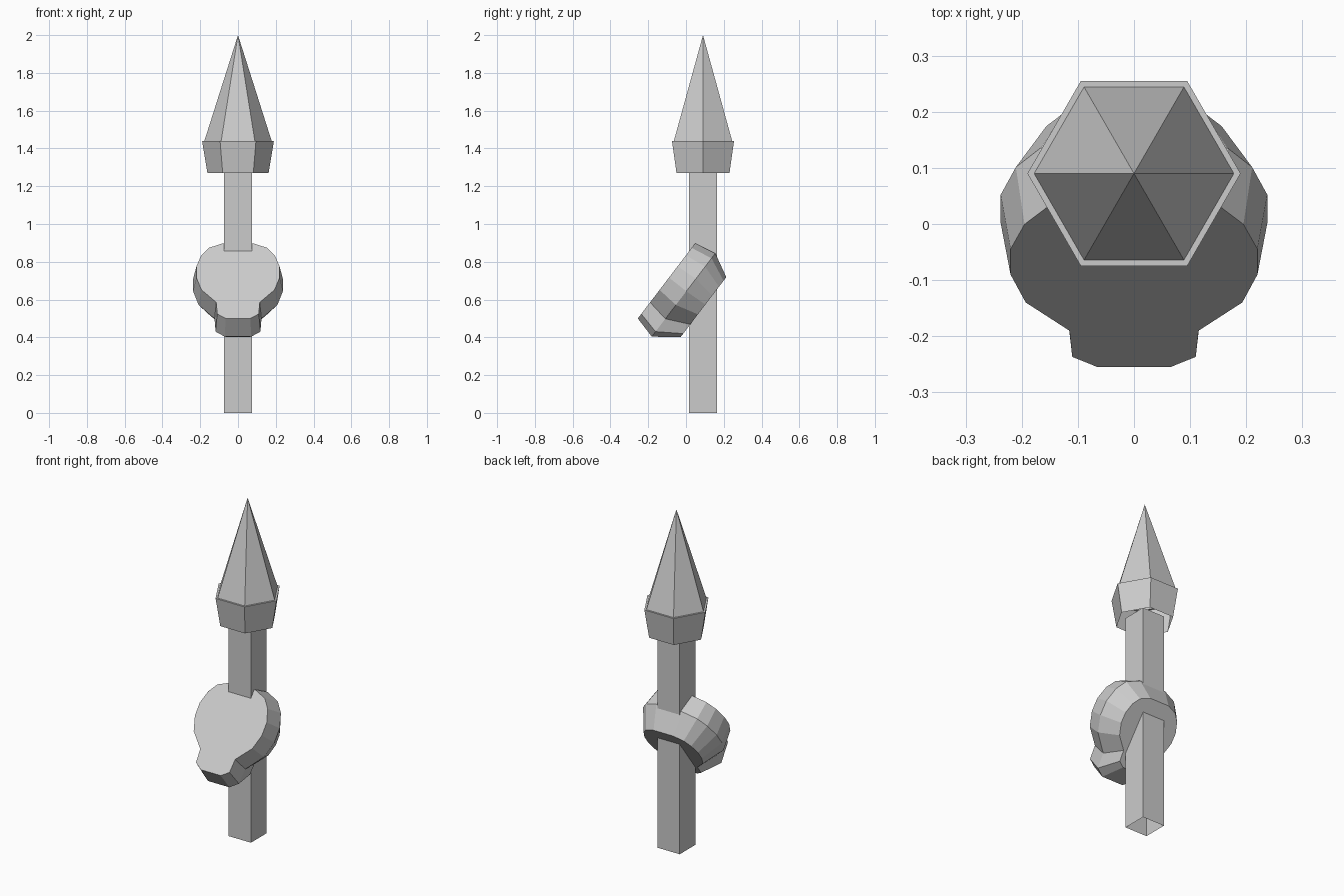
import bpy, bmesh, math
from mathutils import Vector

if "Cube" in bpy.data.objects:
    bpy.data.objects.remove(bpy.data.objects["Cube"])

grey = bpy.data.materials.new("light_grey")
grey.diffuse_color = (0.6, 0.6, 0.6, 1)
grey.use_nodes = True
grey.node_tree.nodes["Principled BSDF"].inputs["Base Color"].default_value = grey.diffuse_color


def loft(name, rings, cap_start=False, cap_end=False, tip=None):
    """Join matching rings of points with quads; optional caps or a tip."""
    bm = bmesh.new()
    loops = [[bm.verts.new(p) for p in ring] for ring in rings]
    n = len(loops[0])
    for a, b in zip(loops, loops[1:]):
        for i in range(n):
            j = (i + 1) % n
            bm.faces.new((a[i], a[j], b[j], b[i]))
    if cap_start:
        bm.faces.new(loops[0][::-1])
    if cap_end:
        bm.faces.new(loops[-1])
    if tip:
        t = bm.verts.new(tip)
        for i in range(n):
            bm.faces.new((loops[-1][i], loops[-1][(i + 1) % n], t))
    if cap_start or cap_end:
        bmesh.ops.recalc_face_normals(bm, faces=bm.faces[:])
    me = bpy.data.meshes.new(name)
    bm.to_mesh(me)
    bm.free()
    me.materials.append(grey)
    ob = bpy.data.objects.new(name, me)
    bpy.context.collection.objects.link(ob)
    return ob


def polygon(sides, r, z, turn=0.0):
    return [(r * math.cos(turn + math.tau * i / sides),
             POLE_Y + r * math.sin(turn + math.tau * i / sides), z)
            for i in range(sides)]


POLE_Y = 0.09

# Square pole, open at the bottom
half = 0.073 * math.sqrt(2)
loft("pole", [polygon(4, half, z, math.pi / 4) for z in (0, 1.3)])

# Six-sided spike: flared collar, narrow ledge, pointed tip
loft("spike", [polygon(6, 0.162, 1.27), polygon(6, 0.19, 1.44),
               polygon(6, 0.178, 1.44)], tip=(0, POLE_Y, 2.0))

# Skull: mirrored flat face outline (across, along the tilted face)
side = [(0.065, 0), (0.11, 0.03), (0.115, 0.107), (0.193, 0.19),
        (0.22, 0.272), (0.22, 0.347), (0.195, 0.42), (0.155, 0.47),
        (0.08, 0.5)]
outline = side + [(-x, s) for x, s in reversed(side)]
origin = Vector((0, -0.255, 0.5))
up = Vector((0, 0.606, 0.795))
back = Vector((0, 0.795, -0.606))


def skull_ring(depth, sx, ss, mid=0.29):
    return [origin + Vector((x * sx, 0, 0)) + up * (mid + (s - mid) * ss)
            + back * depth for x, s in outline]


# Front face, widest middle and smaller back of the skull
loft("skull", [skull_ring(0, 1, 1), skull_ring(0.117, 1.08, 1.11),
               skull_ring(0.24, 0.8, 0.8)], cap_start=True, cap_end=True)
